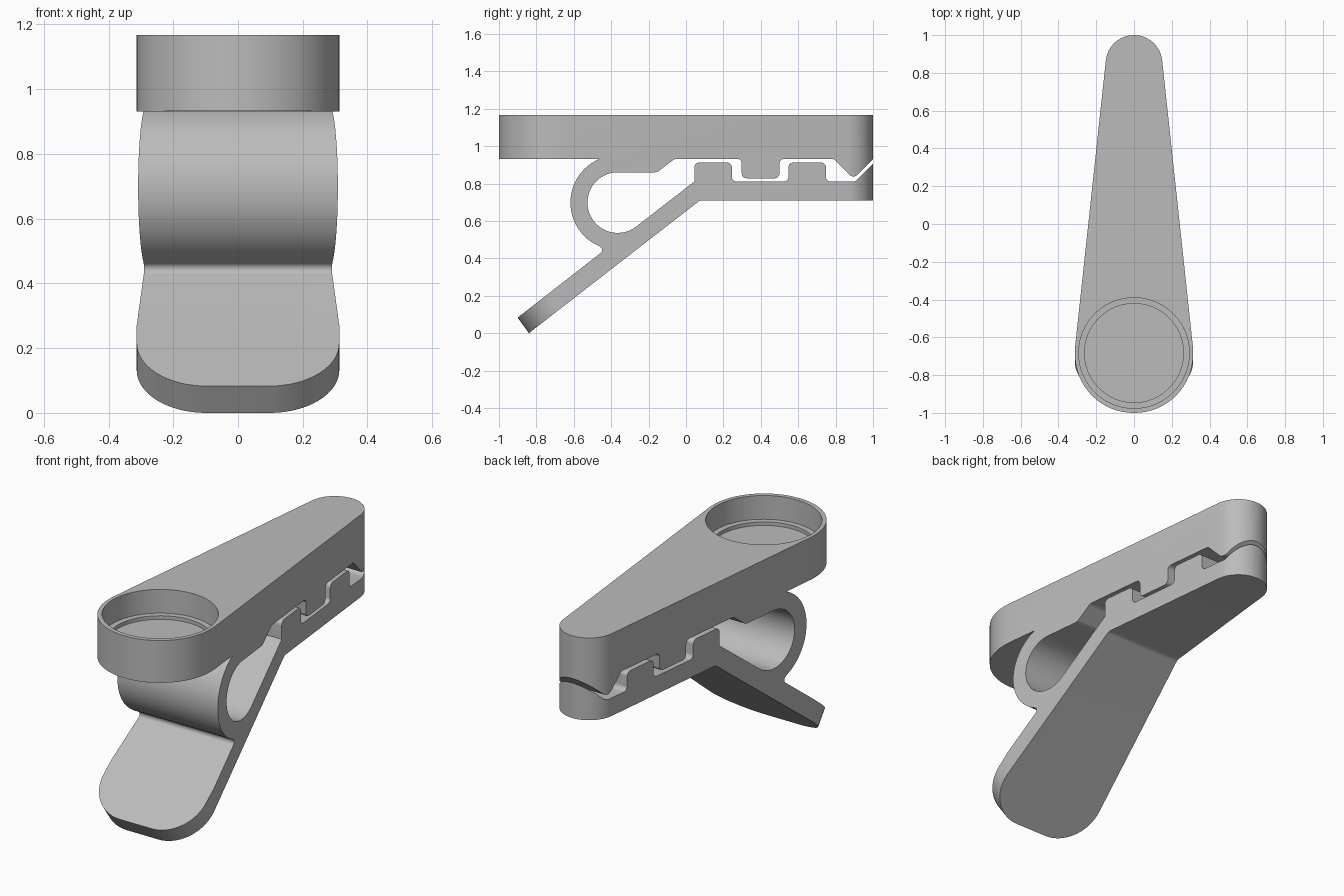
import bpy, bmesh
from math import sin, cos, radians, pi
from mathutils import Vector

cube = bpy.data.objects.get("Cube")
if cube:
    bpy.data.objects.remove(cube)

grey = bpy.data.materials.new("grey plastic")
grey.use_nodes = True
colour = (0.5, 0.5, 0.5, 1)
grey.diffuse_color = colour
grey.node_tree.nodes["Principled BSDF"].inputs["Base Color"].default_value = colour


def fillet(corners, steps=5):
    """Round each (a, b, radius) corner of a closed outline."""
    out = []
    for i, (a, b, r) in enumerate(corners):
        p = Vector((a, b))
        if not r:
            out.append(p)
            continue
        u = (Vector(corners[i - 1][:2]) - p).normalized()
        v = (Vector(corners[(i + 1) % len(corners)][:2]) - p).normalized()
        half = u.angle(v) / 2
        centre = p + (u + v).normalized() * r / sin(half)
        reach = r * cos(half) / sin(half)
        start, end = p + u * reach - centre, p + v * reach - centre
        for k in range(steps + 1):
            out.append(centre + start.lerp(end, k / steps).normalized() * r)
    return out


def arc(y, z, r, start, end, steps):
    angles = [radians(start + (end - start) * k / steps) for k in range(steps + 1)]
    return [(y + r * cos(t), z + r * sin(t), 0) for t in angles]


def finish(name, bm):
    bmesh.ops.recalc_face_normals(bm, faces=bm.faces)
    mesh = bpy.data.meshes.new(name)
    bm.to_mesh(mesh)
    bm.free()
    mesh.materials.append(grey)
    obj = bpy.data.objects.new(name, mesh)
    bpy.context.collection.objects.link(obj)
    return obj


def prism(name, points, offset):
    """Extrude a closed 3D outline along an offset."""
    bm = bmesh.new()
    face = bm.faces.new([bm.verts.new(p) for p in points])
    new = bmesh.ops.extrude_face_region(bm, geom=[face])["geom"]
    bmesh.ops.translate(bm, vec=offset, verts=[e for e in new if isinstance(e, bmesh.types.BMVert)])
    return finish(name, bm)


def cut(obj, cutter, operation):
    """Apply a boolean and discard its cutter."""
    mod = obj.modifiers.new("cut", "BOOLEAN")
    mod.operation, mod.object, mod.solver = operation, cutter, "EXACT"
    bpy.context.view_layer.update()
    graph = bpy.context.evaluated_depsgraph_get()
    mesh = bpy.data.meshes.new_from_object(obj.evaluated_get(graph))
    obj.modifiers.clear()
    obj.data = mesh
    bpy.data.objects.remove(cutter)


def tooth(left, right, base, tip):
    r = 0.025
    return [(left, base, r), (left, tip, r), (right, tip, r), (right, base, r)]


# Side profile: upper jaw, spring loop, lower jaw and lever in one outline
TOP, UNDER, BITE = 1.167, 0.932, 0.81
loop_y, loop_z = -0.365, 0.698
side = [(-1, TOP, 0), (1, TOP, 0), (1, 0.93, 0), (0.895, 0.825, 0.03), (0.79, UNDER, 0.03)]
side += tooth(0.5, 0.298, UNDER, 0.828)
side += [(-0.06, UNDER, 0.04), (-0.155, 0.86, 0.04)]
side += arc(loop_y, loop_z, 0.162, 90, 308, 30)
side += [(0.045, 0.811, 0), (0.045, 0.912, 0.025)]
side += tooth(0.045, 0.245, BITE, 0.912)[2:] + tooth(0.548, 0.748, BITE, 0.912)
side += [(0.905, BITE, 0.03), (1, 0.905, 0), (1, 0.71, 0), (0.075, 0.71, 0.04)]
side += [(-0.84, 0, 0), (-0.9, 0.083, 0), (-0.435, 0.445, 0.02)]
side += arc(loop_y, loop_z, 0.253, 247, 113, 24)
side += [(-1, UNDER, 0)]
clip = prism("clip_body", [(-0.4, p.x, p.y) for p in fillet(side)], (0.8, 0, 0))

# Tapered plan with a rounded back end
WIDE = 0.313
plan = [(-WIDE, -1.2), (WIDE, -1.2), (WIDE, -0.66)]
plan += [p[:2] for p in arc(0, 0.85, 0.15, 6, 174, 24)] + [(-WIDE, -0.66)]
cut(clip, prism("plan_cutter", [(x, y, -0.2) for x, y in plan], (0, 0, 1.6)), "INTERSECT")

# Round the front corners of the upper jaw and of the lever tip
bm = bmesh.new()
bm.from_mesh(clip.data)
bmesh.ops.remove_doubles(bm, verts=bm.verts, dist=0.0002)
for upper, radius in ((True, 0.31), (False, 0.215)):
    corners = [e for e in bm.edges
               if all(abs(v.co.x) > 0.3 and v.co.y < -0.82 and (v.co.z > 0.5) == upper for v in e.verts)
               and abs(e.verts[0].co.z - e.verts[1].co.z) > 0.05
               and e.calc_length() < 0.3]
    bmesh.ops.bevel(bm, geom=corners, offset=radius, offset_type="OFFSET",
                    segments=16, profile=0.5, affect="EDGES")
bm.to_mesh(clip.data)
bm.free()

# Stepped round pocket in the top
for radius, floor in ((0.293, 1.035), (0.262, 1.015)):
    ring = [(radius * cos(t), -0.683 + radius * sin(t), floor)
            for t in (2 * pi * k / 64 for k in range(64))]
    cut(clip, prism("pocket_cutter", ring, (0, 0, 0.3)), "DIFFERENCE")

# Smooth the curved walls and keep the edges sharp
bpy.ops.object.select_all(action="DESELECT")
clip.select_set(True)
bpy.context.view_layer.objects.active = clip
bpy.ops.object.shade_smooth_by_angle(angle=radians(30))
